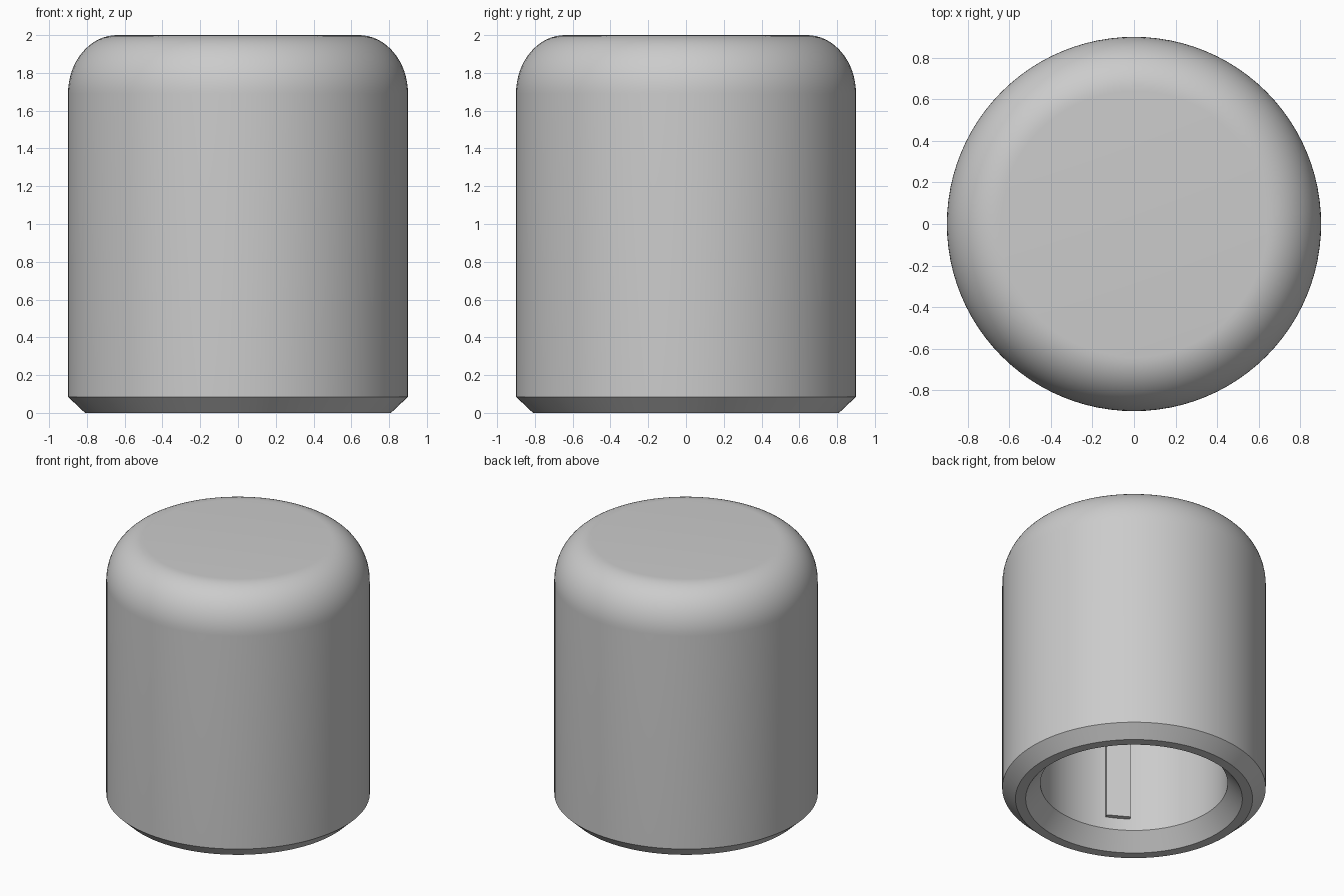
import bpy, bmesh, math
from mathutils import Matrix, Vector

cube = bpy.data.objects.get("Cube")
if cube:
    bpy.data.objects.remove(cube, do_unlink=True)

SEGMENTS = 96
BORE_RADIUS, BORE_TOP = 0.64, 1.72

grey = bpy.data.materials.new("plain grey")
grey.use_nodes = True
colour = (0.6, 0.6, 0.6, 1)
grey.diffuse_color = colour
grey.node_tree.nodes["Principled BSDF"].inputs["Base Color"].default_value = colour


def finish(name, bm):
    bmesh.ops.recalc_face_normals(bm, faces=bm.faces)
    mesh = bpy.data.meshes.new(name)
    bm.to_mesh(mesh)
    bm.free()
    mesh.materials.append(grey)
    obj = bpy.data.objects.new(name, mesh)
    bpy.context.collection.objects.link(obj)
    return obj


def lathe(name, profile):
    bm = bmesh.new()
    verts = [bm.verts.new((r, 0, z)) for r, z in profile]
    edges = [bm.edges.new(pair) for pair in zip(verts, verts[1:])]
    bmesh.ops.spin(bm, geom=verts + edges, axis=(0, 0, 1), cent=(0, 0, 0),
                   angle=math.tau, steps=SEGMENTS)
    bmesh.ops.remove_doubles(bm, verts=bm.verts, dist=1e-4)
    obj = finish(name, bm)
    bpy.ops.object.select_all(action="DESELECT")
    obj.select_set(True)
    bpy.context.view_layer.objects.active = obj
    bpy.ops.object.shade_smooth_by_angle(angle=math.radians(30))
    return obj


# Hollow cap: blind bore, chamfered mouth, straight wall, rounded shoulder
bore = [(0, BORE_TOP), (BORE_RADIUS, BORE_TOP), (BORE_RADIUS, 0.12), (0.74, 0)]
foot = [(0.81, 0), (0.9, 0.085)]
shoulder = []
for i in range(17):
    a = i / 16 * math.pi / 2
    shoulder.append((0.64 + 0.26 * math.cos(a), 1.69 + 0.31 * math.sin(a)))
lathe("cap_body", bore + foot + shoulder + [(0, 2)])

# Thin grip ribs running up the bore wall
RIB_BOTTOM, RIB_FACE = 0.21, 0.605
for i in range(3):
    bm = bmesh.new()
    bmesh.ops.create_cube(bm, size=1)
    depth = BORE_RADIUS + 0.02 - RIB_FACE
    height = BORE_TOP + 0.02 - RIB_BOTTOM
    bmesh.ops.scale(bm, verts=bm.verts, vec=(depth, 0.17, height))
    bmesh.ops.translate(bm, verts=bm.verts,
                        vec=Vector((RIB_FACE + depth / 2, 0, RIB_BOTTOM + height / 2)))
    bmesh.ops.rotate(bm, verts=bm.verts, cent=(0, 0, 0),
                     matrix=Matrix.Rotation(i * math.tau / 3, 3, "Z"))
    finish(f"grip_rib_{i + 1}", bm)
